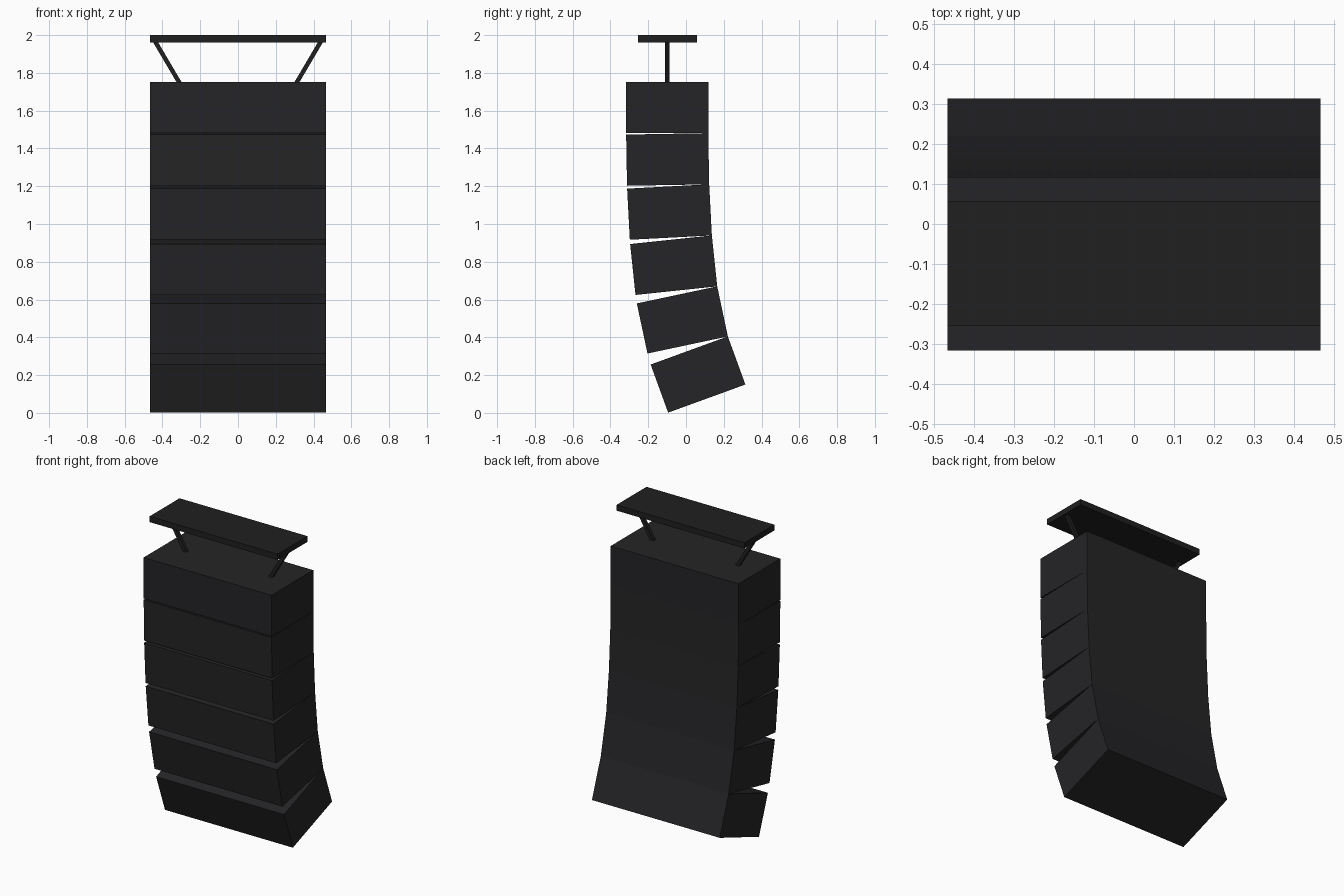
import bpy, bmesh
from math import radians, sin, cos
from mathutils import Matrix, Vector

if "Cube" in bpy.data.objects:
    bpy.data.objects.remove(bpy.data.objects["Cube"])


def material(name, color):
    m = bpy.data.materials.new(name)
    m.diffuse_color = (*color, 1)
    m.use_nodes = True
    m.node_tree.nodes["Principled BSDF"].inputs["Base Color"].default_value = m.diffuse_color
    return m


cabinet_black = material("cabinet_black", (0.018, 0.018, 0.02))
metal_black = material("metal_black", (0.014, 0.014, 0.014))


def box(name, size, matrix, mat):
    bm = bmesh.new()
    bmesh.ops.create_cube(bm, size=1, matrix=Matrix.Diagonal((*size, 1)))
    mesh = bpy.data.meshes.new(name)
    bm.to_mesh(mesh)
    bm.free()
    mesh.materials.append(mat)
    ob = bpy.data.objects.new(name, mesh)
    ob.matrix_world = matrix
    bpy.context.collection.objects.link(ob)
    return ob


WIDTH, DEPTH, HEIGHT = 0.934, 0.435, 0.271

# Curved stack of cabinets, each hinged on the rear edge of the one above
hinge = Vector((0, 0.118, 1.752))
for i, angle in enumerate((0, 1, 3, 6, 12, 20)):
    a = radians(angle)
    turn = Matrix.Rotation(a, 4, 'X')
    centre = Matrix.Translation((0, -DEPTH / 2, -HEIGHT / 2))
    box(f"speaker_cabinet_{i + 1}", (WIDTH, DEPTH, HEIGHT),
        Matrix.Translation(hinge) @ turn @ centre, cabinet_black)
    hinge += Vector((0, sin(a), -cos(a))) * HEIGHT

# Flying frame plate
box("flying_frame", (WIDTH, 0.312, 0.038),
    Matrix.Translation((0, -0.099, 1.981)), metal_black)

# Slanted struts joining the frame to the top cabinet
for side, label in ((-1, "left"), (1, "right")):
    box(f"strut_{label}", (0.023, 0.023, 0.27),
        Matrix.Translation((side * 0.3745, -0.099, 1.857))
        @ Matrix.Rotation(side * radians(30.5), 4, 'Y'), metal_black)
